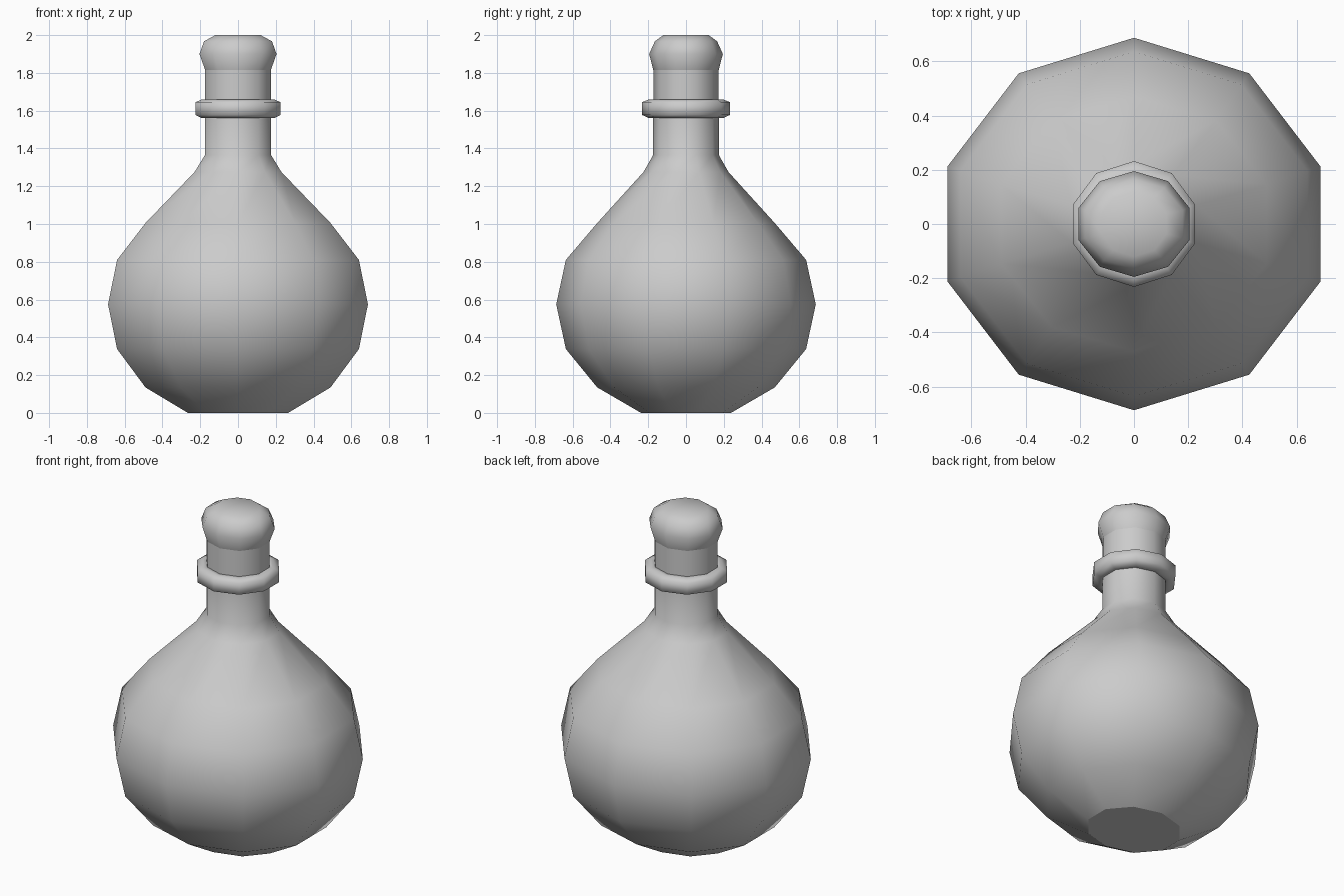
import bpy, bmesh, math

if "Cube" in bpy.data.objects:
    bpy.data.objects.remove(bpy.data.objects["Cube"])

SIDES = 10
C18 = math.cos(math.radians(18))


def lathe(name, rings, sharp=(), closed=False):
    """Ten-sided stack of rings (half width x, half depth y, height z), points on the y axis."""
    bm = bmesh.new()
    loops = []
    for x, y, z in rings:
        loop = []
        for i in range(SIDES):
            a = math.pi / 2 + 2 * math.pi * i / SIDES
            loop.append(bm.verts.new((x / C18 * math.cos(a), y * math.sin(a), z)))
        loops.append(loop)
    pairs = list(zip(loops, loops[1:]))
    if closed:
        pairs.append((loops[-1], loops[0]))
    for lo, hi in pairs:
        for i in range(SIDES):
            j = (i + 1) % SIDES
            bm.faces.new((lo[i], lo[j], hi[j], hi[i]))
    if not closed:
        bm.faces.new(loops[0][::-1])
        bm.faces.new(loops[-1])
    for f in bm.faces:
        f.smooth = True
    bmesh.ops.recalc_face_normals(bm, faces=bm.faces[:])
    # hard creases around chosen rings
    for k in sharp:
        for i in range(SIDES):
            e = bm.edges.get((loops[k][i], loops[k][(i + 1) % SIDES]))
            e.smooth = False
    me = bpy.data.meshes.new(name)
    bm.to_mesh(me)
    bm.free()
    ob = bpy.data.objects.new(name, me)
    bpy.context.collection.objects.link(ob)
    return ob


# round body with straight neck
lathe("flask_body", [
    (0.265, 0.238, 0.0), (0.49, 0.47, 0.135), (0.64, 0.636, 0.338),
    (0.688, 0.687, 0.575), (0.64, 0.636, 0.81), (0.49, 0.47, 1.005),
    (0.23, 0.225, 1.275), (0.175, 0.174, 1.365), (0.175, 0.174, 1.65),
], sharp=(0, 8))

# raised ring around the neck
lathe("neck_collar", [
    (0.16, 0.16, 1.56), (0.19, 0.195, 1.56), (0.225, 0.232, 1.577),
    (0.225, 0.232, 1.645), (0.19, 0.195, 1.66), (0.16, 0.16, 1.66),
], closed=True)

# stopper with bulging head
lathe("stopper", [
    (0.174, 0.173, 1.60), (0.174, 0.173, 1.815), (0.204, 0.195, 1.90),
    (0.18, 0.165, 1.967), (0.12, 0.12, 2.0),
], sharp=(0, 1))
